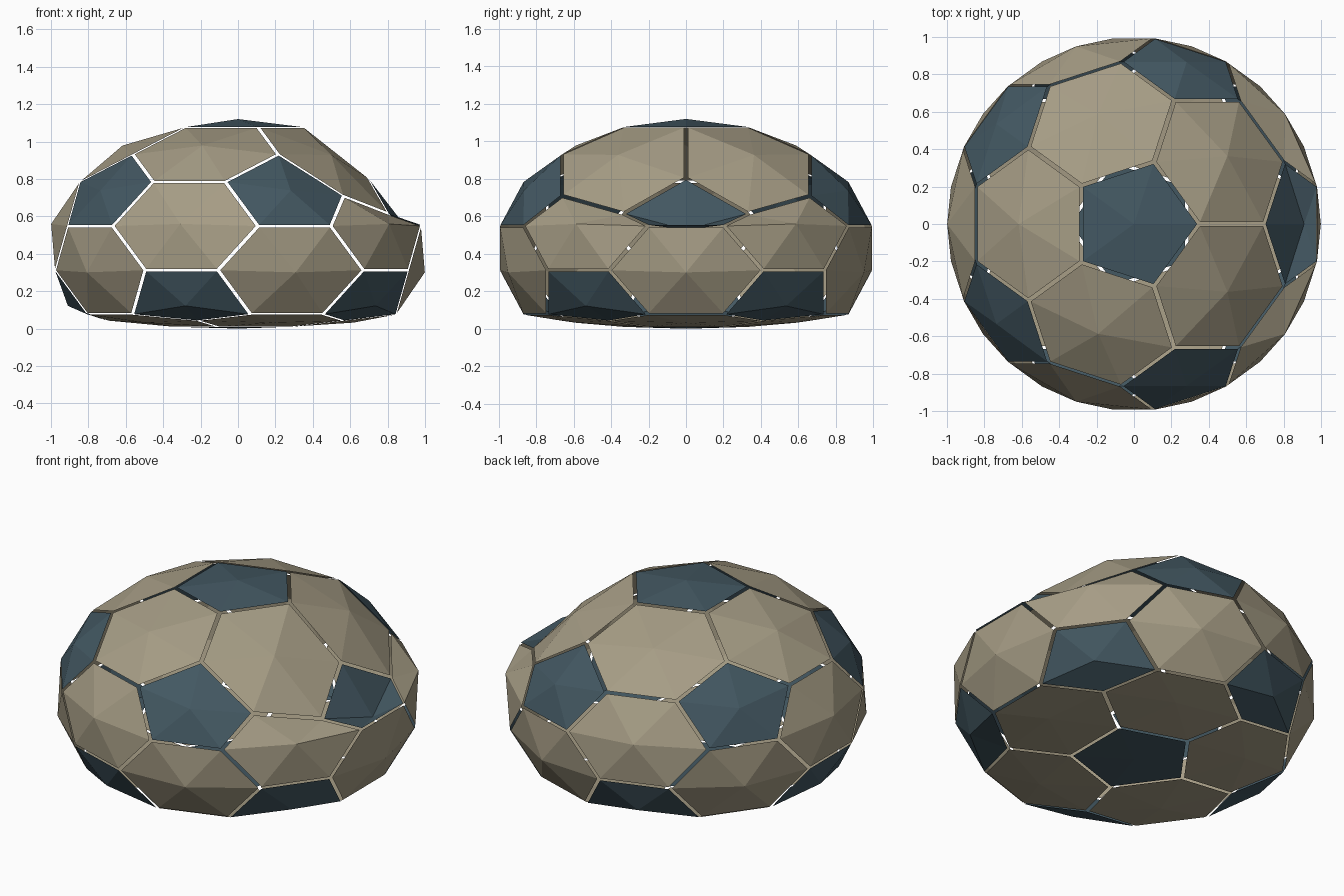
import bpy, bmesh, math
from mathutils import Vector

if "Cube" in bpy.data.objects:
    bpy.data.objects.remove(bpy.data.objects["Cube"])

def material(name, rgb):
    m = bpy.data.materials.new(name)
    m.diffuse_color = (*rgb, 1)
    m.use_nodes = True
    m.node_tree.nodes["Principled BSDF"].inputs["Base Color"].default_value = m.diffuse_color
    return m

TAN = material("worn tan", (0.38, 0.335, 0.235))
BLUE = material("slate blue", (0.056, 0.097, 0.122))
WIDTH, INSET = 1.017, 0.967
R = math.sqrt(((2 + 5 ** -0.5) / 3) ** 2 + (2 / 5 ** 0.5 / 3) ** 2)

# corners of an icosahedron, one on top
def ring(z, start):
    r = 2 / math.sqrt(5)
    return [Vector((r * math.cos(math.radians(start + 72 * i)),
                    r * math.sin(math.radians(start + 72 * i)), z)) for i in range(5)]

ico = [Vector((0, 0, 1))] + ring(5 ** -0.5, 0) + ring(-5 ** -0.5, 36) + [Vector((0, 0, -1))]
near = {i: [j for j in range(12) if j != i and (ico[i] - ico[j]).length < 1.1] for i in range(12)}

# deflate the ball: squash, flatten the base, dent the upper right
def deflate(p):
    z = 0.43 + 0.69 * p.z
    x, y = p.x * WIDTH, p.y * WIDTH
    if z < 0.075:
        z = 0.075 + (z - 0.075) * 0.224
    gate = min(1, max(0, (z - 0.565) / 0.15))
    z -= gate * 0.39 * max(0, x - 0.37)
    return Vector((x, y, z))

# one panel: a fan of triangles around a raised centre
def add_panel(bm, corners):
    mid = sum(corners, Vector()) / len(corners)
    n = mid.normalized()
    u = (corners[0] - mid).normalized()
    v = n.cross(u)
    corners = sorted(corners, key=lambda c: math.atan2((c - mid).dot(v), (c - mid).dot(u)))
    hub = bm.verts.new(deflate(n))
    rim = [bm.verts.new(deflate(mid.lerp(c, INSET) / R)) for c in corners]
    for a, b in zip(rim, rim[1:] + rim[:1]):
        bm.faces.new((hub, a, b))

def make(name, panels, mat):
    bm = bmesh.new()
    for corners in panels:
        add_panel(bm, corners)
    me = bpy.data.meshes.new(name)
    bm.to_mesh(me)
    bm.free()
    me.materials.append(mat)
    bpy.context.collection.objects.link(bpy.data.objects.new(name, me))

def third(i, j):
    return (2 * ico[i] + ico[j]) / 3

# pentagon panels at the corners, hexagon panels on the faces
pentagons = [[third(i, j) for j in near[i]] for i in range(12)]
hexagons = [[third(a, b) for a in t for b in t if a != b]
            for t in ((i, j, k) for i in range(12) for j in near[i] for k in near[j]
                      if i < j < k and k in near[i])]
make("pentagon_panels", pentagons, BLUE)
make("hexagon_panels", hexagons, TAN)
